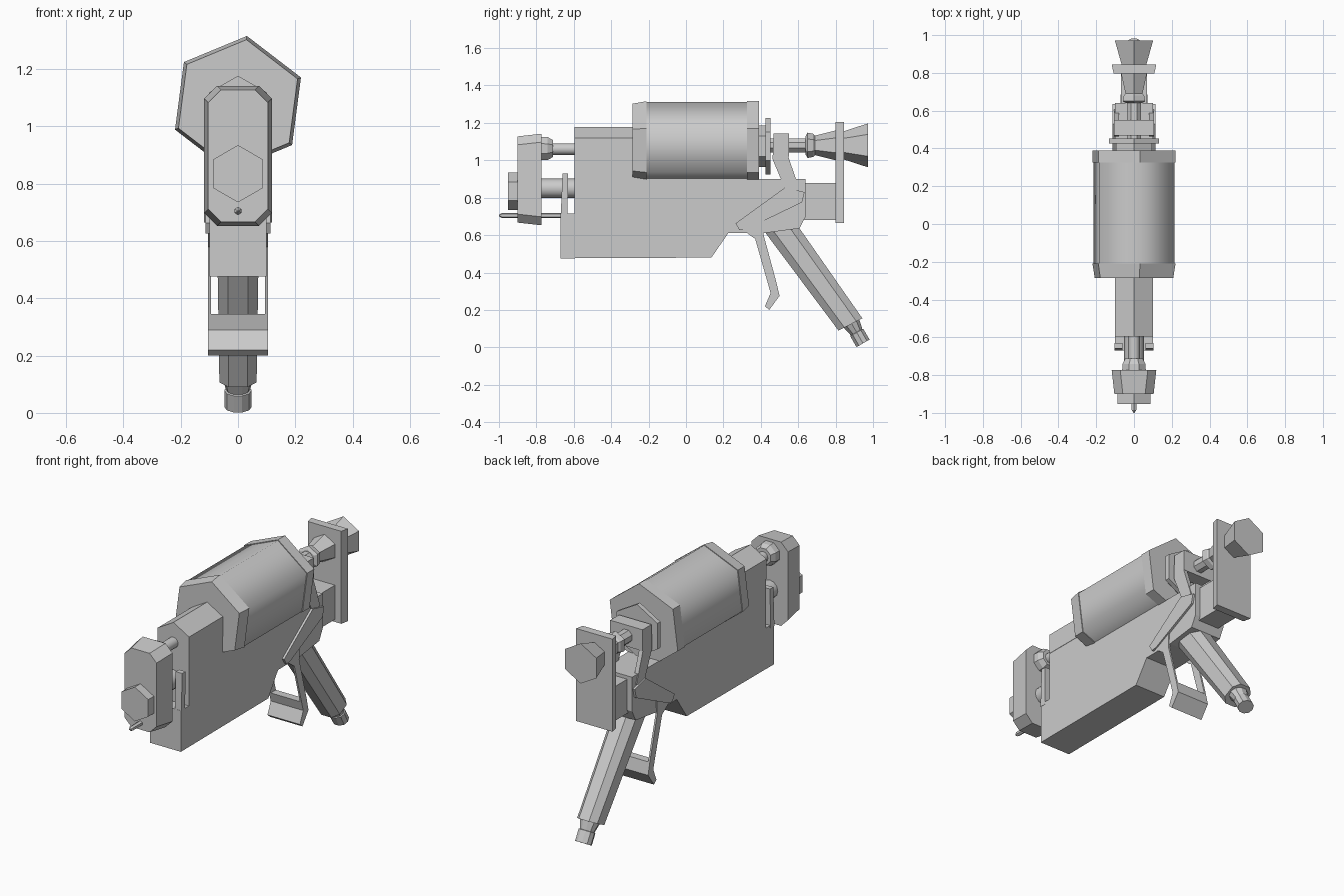
import bpy, bmesh, math
from mathutils import Vector

cube = bpy.data.objects.get("Cube")
if cube:
    bpy.data.objects.remove(cube, do_unlink=True)

grey = bpy.data.materials.new("plain grey")
grey.use_nodes = True
COLOUR = (0.6, 0.6, 0.6, 1)
grey.diffuse_color = COLOUR
grey.node_tree.nodes["Principled BSDF"].inputs["Base Color"].default_value = COLOUR


def make(name, loops, smooth=None):
    """Skin a series of equal-length loops and close both ends."""
    bm = bmesh.new()
    rings = [[bm.verts.new(p) for p in loop] for loop in loops]
    n = len(rings[0])
    for a, b in zip(rings, rings[1:]):
        for i in range(n):
            j = (i + 1) % n
            bm.faces.new((a[i], a[j], b[j], b[i]))
    bm.faces.new(rings[0][::-1])
    bm.faces.new(rings[-1])
    bmesh.ops.recalc_face_normals(bm, faces=bm.faces)
    mesh = bpy.data.meshes.new(name)
    bm.to_mesh(mesh)
    bm.free()
    obj = bpy.data.objects.new(name, mesh)
    bpy.context.collection.objects.link(obj)
    mesh.materials.append(grey)
    if smooth:
        for p in mesh.polygons:
            p.use_smooth = len(p.vertices) == 4
        # keep the end caps crisp
        for e in mesh.edges:
            ends = [p for p in mesh.polygons if len(p.vertices) > 4
                    and set(e.vertices) <= set(p.vertices)]
            e.use_edge_sharp = bool(ends)
    return obj


def plate(name, outline, x0, x1):
    """Side profile of (y, z) points extruded across x."""
    return make(name, [[(x, y, z) for y, z in outline] for x in (x0, x1)])


def pair(name, outline, x0, x1):
    plate("left_" + name, outline, x0, x1)
    plate("right_" + name, outline, -x1, -x0)


def turned(name, z, stations, sides=6, angle=90, smooth=None):
    """Prism along y from (y, radius) stations."""
    a0 = math.radians(angle)
    step = math.tau / sides
    return make(name, [[(r * math.cos(a0 + i * step), y, z + r * math.sin(a0 + i * step))
                        for i in range(sides)] for y, r in stations], smooth)


def chamfered(name, y0, y1, inset, hw, z0, z1, c):
    """Upright block with cut corners, shrinking by inset at y0."""
    def loop(y, s):
        w, b, t = hw - s, z0 + s, z1 - s
        return [(-w, y, b + c), (-w + c, y, b), (w - c, y, b), (w, y, b + c),
                (w, y, t - c), (w - c, y, t), (-w + c, y, t), (-w, y, t - c)]
    return make(name, [loop(y0, inset), loop(y1, 0)])


# Main receiver
plate("receiver", [(-0.67, 0.476), (0.136, 0.48), (0.227, 0.612), (0.425, 0.612),
                   (0.607, 0.636), (0.64, 0.70), (0.64, 0.90), (0.38, 0.90),
                   (0.38, 0.93), (-0.596, 0.93), (-0.596, 0.716), (-0.67, 0.716)],
      -0.1, 0.1)
pair("front_prong", [(-0.67, 0.70), (-0.634, 0.70), (-0.63, 0.93), (-0.66, 0.93)], 0.06, 0.102)

# Twisted six-sided drum and its end caps
turned("drum", 1.08, [(-0.22, 0.233), (0.34, 0.233)], 6, 22.5, True)
turned("drum_front_cap", 1.08, [(-0.285, 0.225), (-0.21, 0.238)], 6, 22.5)
turned("drum_rear_cap", 1.08, [(0.325, 0.238), (0.39, 0.238)], 6, 22.5)
turned("rear_collar", 1.075, [(0.38, 0.11), (0.43, 0.11)])
turned("rear_flange", 1.075, [(0.425, 0.152), (0.452, 0.152)])

# Upper front housing and barrel
turned("front_housing", 1.06, [(-0.596, 0.117), (-0.2, 0.117)])
plate("housing_base", [(-0.596, 0.90), (-0.25, 0.90), (-0.25, 1.06), (-0.596, 1.06)], -0.1, 0.1)
turned("barrel", 1.06, [(-0.78, 0.031), (-0.58, 0.031)], 12, 0, True)
turned("barrel_ring", 1.063, [(-0.78, 0.068), (-0.74, 0.066), (-0.712, 0.05)], 8, 22.5)

# Muzzle block with knob, lower rod and pin
chamfered("muzzle_block", -0.9, -0.773, 0.014, 0.118, 0.653, 1.142, 0.045)
turned("muzzle_knob", 0.835, [(-0.952, 0.1), (-0.89, 0.1)])
turned("lower_rod", 0.85, [(-0.78, 0.052), (-0.58, 0.052)], 12, 0, True)
turned("guide_pin", 0.705, [(-1.0, 0.003), (-0.985, 0.014), (-0.65, 0.014)], 6)

# Rear assembly
plate("rear_block", [(0.63, 0.68), (0.81, 0.68), (0.81, 0.88), (0.63, 0.88)], -0.068, 0.068)
make("rear_plate", [[(sx * w, y, z) for sx, z in ((-1, 0.665), (1, 0.665), (1, 1.205), (-1, 1.205))]
                    for y, w in ((0.798, 0.108), (0.845, 0.118))])
turned("rear_shaft", 1.08, [(0.44, 0.04), (0.66, 0.04)], 8, 22.5)
turned("rear_neck", 1.08, [(0.64, 0.05), (0.65, 0.068), (0.68, 0.062), (0.69, 0.052), (0.81, 0.082)])
turned("rear_knob", 1.08, [(0.83, 0.071), (0.972, 0.117)])

# Yoke: cross block with two arms reaching down to the side plates
plate("yoke_bridge", [(0.468, 1.02), (0.55, 1.02), (0.55, 1.144), (0.468, 1.144)], -0.105, 0.105)
pair("yoke_arm", [(0.463, 1.005), (0.537, 0.83), (0.607, 0.845), (0.548, 1.016),
                  (0.548, 1.144), (0.468, 1.144)], 0.08, 0.105)
pair("side_lever", [(0.265, 0.663), (0.286, 0.626), (0.32, 0.63), (0.62, 0.775),
                    (0.634, 0.83), (0.53, 0.855)], 0.095, 0.113)

# Trigger: thin side arms joined by a bent paddle
pair("trigger_arm", [(0.30, 0.63), (0.37, 0.58), (0.437, 0.345), (0.484, 0.345),
                     (0.415, 0.60), (0.42, 0.68)], 0.094, 0.105)
plate("trigger_paddle", [(0.437, 0.345), (0.452, 0.29), (0.422, 0.22), (0.445, 0.20),
                         (0.50, 0.275), (0.484, 0.345)], -0.105, 0.105)


# Grip with cut corners, and the stepped nub under it
def grip_loop(front, back, w):
    f, b = Vector((0, *front)), Vector((0, *back))
    rim = ((0, 0.5), (0, -0.5), (0.25, -1), (0.75, -1), (1, -0.5), (1, 0.5), (0.75, 1), (0.25, 1))
    return [f.lerp(b, t) + Vector((s * w, 0, 0)) for t, s in rim]


make("grip", [grip_loop((0.40, 0.645), (0.59, 0.70), 0.074),
              grip_loop((0.425, 0.612), (0.607, 0.636), 0.073),
              grip_loop((0.815, 0.09), (0.943, 0.155), 0.065)])

axis = Vector((0, 0.5, -0.866))
across = Vector((0, 0.866, 0.5))
start = Vector((0, 0.878, 0.14))
make("grip_nub", [[start + axis * d + r * (math.cos(i * math.tau / 10) * Vector((1, 0, 0))
                                           + 0.88 * math.sin(i * math.tau / 10) * across)
                   for i in range(10)]
                  for d, r in ((0, 0.06), (0.068, 0.042), (0.07, 0.048), (0.137, 0.048))])
